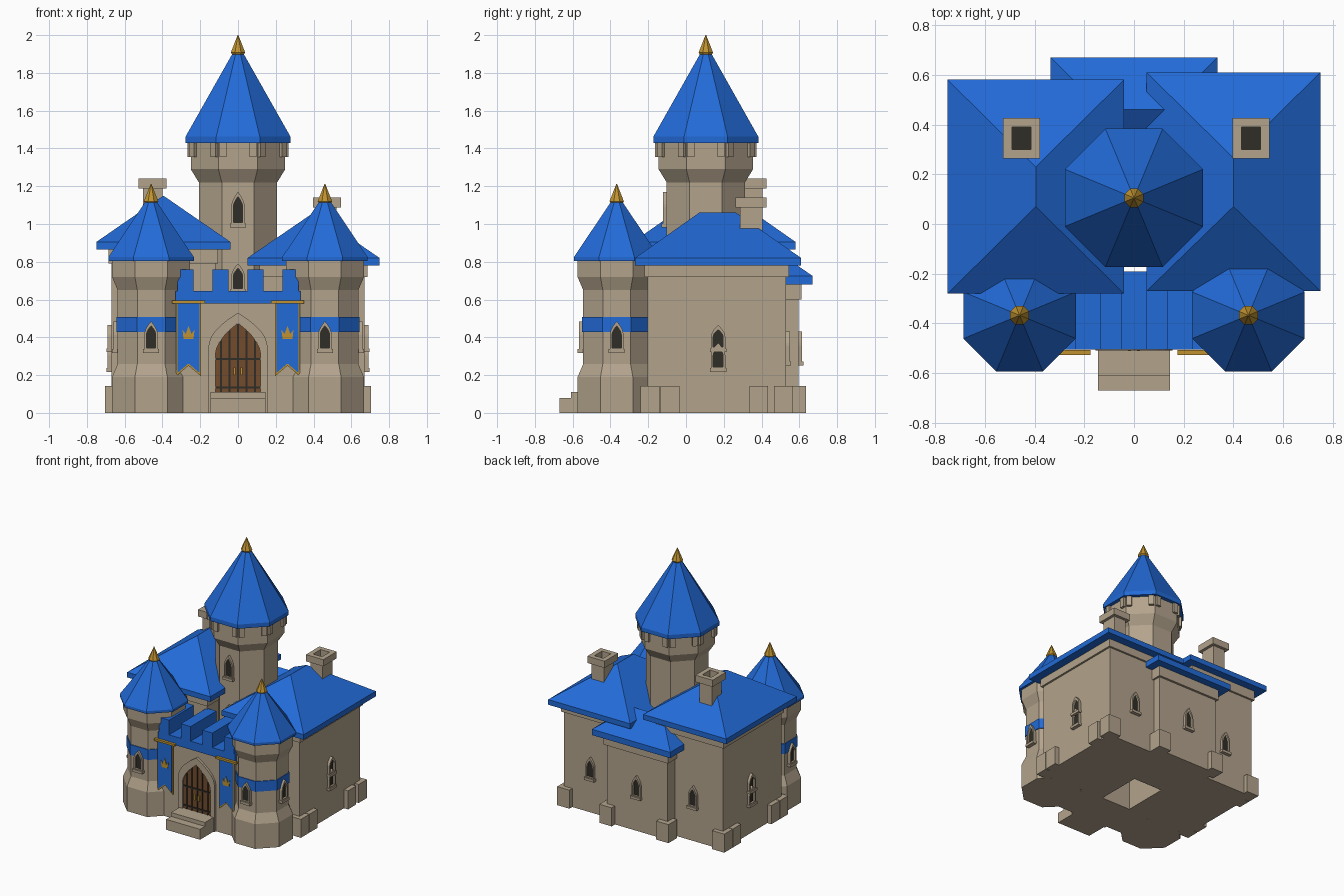
import bpy, bmesh, math
from mathutils import Matrix, Vector

if "Cube" in bpy.data.objects:
    bpy.data.objects.remove(bpy.data.objects["Cube"])


def material(name, rgb):
    m = bpy.data.materials.new(name)
    m.diffuse_color = (*rgb, 1)
    m.use_nodes = True
    m.node_tree.nodes["Principled BSDF"].inputs["Base Color"].default_value = m.diffuse_color
    return m


STONE = material("tan_stone", (0.45, 0.37, 0.265))
BLUE = material("roof_blue", (0.016, 0.145, 0.68))
GOLD = material("gold", (0.52, 0.29, 0.03))
WOOD = material("door_brown", (0.17, 0.07, 0.025))
DARK = material("dark_opening", (0.028, 0.027, 0.02))


def finish(bm, name, mat, matrix=None):
    bmesh.ops.recalc_face_normals(bm, faces=bm.faces)
    me = bpy.data.meshes.new(name)
    bm.to_mesh(me)
    bm.free()
    me.materials.append(mat)
    ob = bpy.data.objects.new(name, me)
    bpy.context.collection.objects.link(ob)
    if matrix:
        ob.matrix_world = matrix
    return ob


def box(name, x, y, z, mat, matrix=None):
    bm = bmesh.new()
    bmesh.ops.create_cube(bm, size=1)
    for v in bm.verts:
        v.co = [a[0] + (c + 0.5) * (a[1] - a[0]) for a, c in zip((x, y, z), v.co)]
    return finish(bm, name, mat, matrix)


def octagon(name, cx, cy, profile, mat):
    """Stack of eight-sided rings from (apothem, height) pairs."""
    bm, rings = bmesh.new(), []
    for a, z in profile:
        r = a / math.cos(math.pi / 8)
        rings.append([bm.verts.new((cx + r * math.cos(math.pi / 8 + k * math.pi / 4),
                                    cy + r * math.sin(math.pi / 8 + k * math.pi / 4), z)) for k in range(8)])
    for lo, hi in zip(rings, rings[1:]):
        for k in range(8):
            bm.faces.new((lo[k], lo[k - 1], hi[k - 1], hi[k]))
    bm.faces.new(rings[0])
    bm.faces.new(rings[-1])
    return finish(bm, name, mat)


def hip_roof(name, x, y, eave, ridge_a, ridge_b, ridge_z):
    """Eave slab with a hipped top; the ridge runs from ridge_a to ridge_b."""
    bm = bmesh.new()
    rect = [(x[0], y[0]), (x[1], y[0]), (x[1], y[1]), (x[0], y[1])]
    lo = [bm.verts.new((*p, eave[0])) for p in rect]
    hi = [bm.verts.new((*p, eave[1])) for p in rect]
    a, b = bm.verts.new((*ridge_a, ridge_z)), bm.verts.new((*ridge_b, ridge_z))
    bm.faces.new(lo)
    for k in range(4):
        bm.faces.new((lo[k], lo[k - 1], hi[k - 1], hi[k]))
    if ridge_a[0] == ridge_b[0]:
        faces = [(hi[0], hi[1], a), (hi[1], hi[2], b, a), (hi[2], hi[3], b), (hi[3], hi[0], a, b)]
    else:
        faces = [(hi[0], hi[1], b, a), (hi[1], hi[2], b), (hi[2], hi[3], a, b), (hi[3], hi[0], a)]
    for f in faces:
        bm.faces.new(f)
    return finish(bm, name, BLUE)


def prism(name, pts, y0, y1, mat, matrix=None):
    """Extrude an (x, z) outline from y0 to y1."""
    bm = bmesh.new()
    a = [bm.verts.new((u, y0, z)) for u, z in pts]
    b = [bm.verts.new((u, y1, z)) for u, z in pts]
    for k in range(len(pts)):
        bm.faces.new((a[k], a[k - 1], b[k - 1], b[k]))
    bm.faces.new(a)
    bm.faces.new(b)
    return finish(bm, name, mat, matrix)


def arch(w, z0, zs, z1, n=5):
    """Pointed arch outline, left foot to right foot."""
    right = [(w * (1 - (k / n) ** 1.8), zs + (z1 - zs) * k / n) for k in range(n + 1)]
    return [(-w, z0)] + [(-u, z) for u, z in right] + right[-2::-1] + [(w, z0)]


def ring(name, outer, inner, y0, y1, mat, matrix=None):
    """Frame between two matching outlines."""
    bm = bmesh.new()
    loops = [[bm.verts.new((u, y, z)) for u, z in pts]
             for pts, y in ((outer, y0), (inner, y0), (inner, y1), (outer, y1))]
    for i in range(4):
        p, q = loops[i], loops[(i + 1) % 4]
        for k in range(len(outer)):
            bm.faces.new((p[k], p[k - 1], q[k - 1], q[k]))
    return finish(bm, name, mat, matrix)


def window(name, x, y, z0, z1, angle=0, w=0.036):
    """Arched window; angle 0 faces the front."""
    m = Matrix.Translation((x, y, 0)) @ Matrix.Rotation(math.radians(angle), 4, 'Z')
    zs = z0 + (z1 - z0) * 0.55
    ring(name + "_frame", arch(w, z0, zs, z1), arch(w * 0.68, z0 + 0.018, zs, z1 - 0.025), -0.02, 0.01, STONE, m)
    prism(name + "_pane", arch(w * 0.7, z0 + 0.015, zs, z1 - 0.023), -0.005, 0.002, DARK, m)
    box(name + "_sill", (-w - 0.006, w + 0.006), (-0.027, 0.01), (z0 - 0.008, z0 + 0.012), STONE, m)


# Wings and rear block
box("left_wing", (-0.67, -0.12), (-0.205, 0.505), (0, 0.87), STONE)
box("right_wing", (0.13, 0.67), (-0.205, 0.53), (0, 0.79), STONE)
box("rear_block", (-0.26, 0.26), (0.16, 0.595), (0, 0.70), STONE)
box("left_cornice", (-0.685, -0.105), (-0.22, 0.52), (0.79, 0.865), STONE)
box("right_cornice", (0.115, 0.685), (-0.22, 0.545), (0.72, 0.785), STONE)
box("rear_cornice", (-0.275, 0.275), (0.3, 0.612), (0.6, 0.69), STONE)
hip_roof("left_roof", (-0.75, -0.04), (-0.28, 0.58), (0.865, 0.905), (-0.395, 0.07), (-0.395, 0.23), 1.15)
hip_roof("right_roof", (0.05, 0.75), (-0.27, 0.61), (0.78, 0.82), (0.40, 0.07), (0.40, 0.265), 1.06)
hip_roof("rear_roof", (-0.335, 0.335), (0.25, 0.67), (0.68, 0.725), (-0.125, 0.46), (0.125, 0.46), 0.87)

# Footing stones
for s in (-1, 1):
    back = 0.505 if s < 0 else 0.53
    for i, (y0, y1) in enumerate(((-0.24, -0.14), (-0.135, -0.035), (0.335, 0.435), (back - 0.065, back + 0.035))):
        box("footing_stone", sorted((s * 0.60, s * 0.705)), (y0, y1), (0, 0.143), STONE)
    box("rear_footing_stone", sorted((s * 0.19, s * 0.295)), (0.53, 0.635), (0, 0.143), STONE)

# Wing and rear windows
for s in (-1, 1):
    for z0, z1 in ((0.225, 0.37), (0.33, 0.465)):
        window("side_window", s * 0.67, 0.17, z0, z1, 90 * s, 0.038)
window("left_back_window", -0.42, 0.505, 0.26, 0.43, 180)
window("right_back_window", 0.44, 0.53, 0.26, 0.43, 180)
window("rear_window", 0, 0.595, 0.26, 0.43, 180)

# Chimneys: hollow shaft and cap
def rect(cx, cy, hx, hy):
    return [(cx - hx, cy - hy), (cx + hx, cy - hy), (cx + hx, cy + hy), (cx - hx, cy + hy)]


for cx, top in ((-0.452, 1.24), (0.47, 1.14)):
    cy = 0.345
    flat = Matrix(((1, 0, 0, 0), (0, 0, 1, 0), (0, 1, 0, 0), (0, 0, 0, 1)))  # outline lies in x, y
    ring("chimney_cap", rect(cx, cy, 0.074, 0.082), rect(cx, cy, 0.038, 0.046), top - 0.052, top, STONE, flat)
    ring("chimney_shaft", rect(cx, cy, 0.052, 0.06), rect(cx, cy, 0.038, 0.046), top - 0.28, top - 0.05, STONE, flat)
    box("chimney_opening", (cx - 0.04, cx + 0.04), (cy - 0.048, cy + 0.048), (top - 0.065, top - 0.057), DARK)


def finial(cx, cy, z, h):
    octagon("finial", cx, cy, [(0.026, z), (0.038, z + 0.02), (0.002, z + h)], GOLD)


# Central tower
octagon("keep_tower", 0, 0.105, [(0.207, 0.4), (0.207, 1.22), (0.25, 1.29), (0.25, 1.44)], STONE)
octagon("keep_roof", 0, 0.105, [(0.278, 1.43), (0.278, 1.462), (0.022, 1.915)], BLUE)
finial(0, 0.105, 1.888, 0.112)
for k in range(8):
    m = Matrix.Translation((0, 0.105, 0)) @ Matrix.Rotation(math.pi / 4 * k, 4, 'Z')
    for u in (-0.08, 0.08):
        box("keep_corbel", (u - 0.019, u + 0.019), (-0.268, -0.24), (1.355, 1.435), STONE, m)
window("keep_upper_window", 0, -0.102, 0.99, 1.17)
window("keep_lower_window", 0, -0.102, 0.64, 0.79)

# Corner towers
for s in (-1, 1):
    cx, cy = s * 0.46, -0.367
    octagon("corner_tower", cx, cy, [(0.207, 0), (0.207, 0.19), (0.177, 0.26), (0.177, 0.65),
                                     (0.207, 0.72), (0.207, 0.815)], STONE)
    octagon("corner_band", cx, cy, [(0.183, 0.428), (0.183, 0.507)], BLUE)
    octagon("corner_roof", cx, cy, [(0.226, 0.805), (0.226, 0.825), (0.022, 1.13)], BLUE)
    finial(cx, cy, 1.10, 0.112)
    window("corner_front_window", cx, cy - 0.18, 0.325, 0.485)
    window("corner_side_window", cx + s * 0.18, cy, 0.325, 0.485, 90 * s)

# Gatehouse with long merlons
box("gatehouse", (-0.31, 0.31), (-0.49, -0.195), (0, 0.59), STONE)
box("parapet", (-0.33, 0.33), (-0.505, -0.19), (0.58, 0.645), BLUE)
for x in (-0.277, -0.093, 0.093, 0.277):
    box("merlon", (x - 0.042, x + 0.042), (-0.505, -0.19), (0.64, 0.758), BLUE)

# Doorway, door, grille and steps
ring("door_frame", arch(0.155, 0.0, 0.36, 0.53), arch(0.12, 0.1, 0.31, 0.475), -0.508, -0.48, STONE)
prism("door", arch(0.122, 0.1, 0.31, 0.477), -0.496, -0.488, WOOD)
for x in (-0.09, -0.045, 0, 0.045, 0.09):
    top = 0.31 + 0.165 * (1 - abs(x) / 0.12) ** (1 / 1.8)
    box("grille_bar", (x - 0.004, x + 0.004), (-0.502, -0.494), (0.1, top), DARK)
for z in (0.135, 0.285):
    box("grille_rail", (-0.12, 0.12), (-0.503, -0.494), (z - 0.005, z + 0.005), DARK)
for x in (-0.018, 0.018):
    box("door_handle", (x - 0.006, x + 0.006), (-0.51, -0.494), (0.2, 0.24), GOLD)
box("upper_step", (-0.145, 0.145), (-0.61, -0.48), (0, 0.11), STONE)
box("lower_step", (-0.145, 0.145), (-0.67, -0.48), (0, 0.08), STONE)

# Banners with crown emblem
crown = [(-0.026, 0.39), (0.026, 0.39), (0.032, 0.44), (0.015, 0.418), (0, 0.462), (-0.015, 0.418), (-0.032, 0.44)]
for s in (-1, 1):
    m = Matrix.Translation((s * 0.262, 0, 0))
    prism("banner_border", [(-0.065, 0.585), (0.065, 0.585), (0.065, 0.195), (0, 0.25), (-0.065, 0.195)],
          -0.514, -0.507, GOLD, m)
    prism("banner", [(-0.057, 0.585), (0.057, 0.585), (0.057, 0.213), (0, 0.261), (-0.057, 0.213)],
          -0.518, -0.508, BLUE, m)
    prism("banner_crown", crown, -0.522, -0.516, GOLD, m)
    box("banner_pole", (-0.088, 0.088), (-0.526, -0.506), (0.578, 0.594), GOLD, m)
